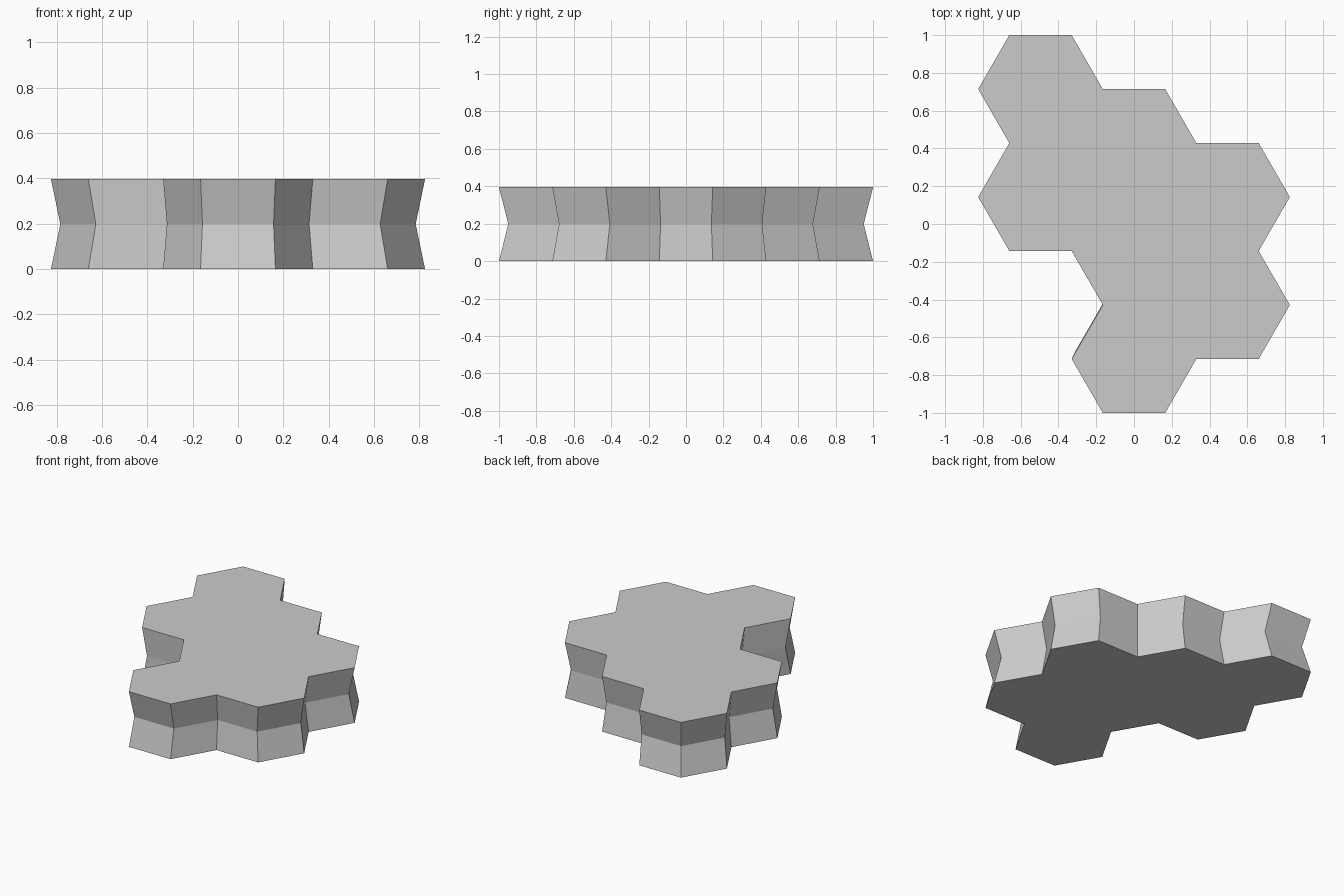
import bpy
import bmesh
from math import cos, sin, radians, sqrt
from mathutils import Vector

cube = bpy.data.objects.get("Cube")
if cube:
    bpy.data.objects.remove(cube, do_unlink=True)

RADIUS = 0.33
HALF = RADIUS * sqrt(3) / 2      # centre to flat side
HEIGHT = 0.396
WAIST = 0.95                     # outline scale at mid height

# Hexagonal cells: column, and height in half-cell steps
CELLS = [(-1, 2.5), (-1, 0.5), (0, 1.5), (0, -0.5), (0, -2.5), (1, 0.5), (1, -1.5)]

stone = bpy.data.materials.new("grey")
stone.use_nodes = True
GREY = (0.6, 0.6, 0.6, 1)
stone.diffuse_color = GREY
stone.node_tree.nodes["Principled BSDF"].inputs["Base Color"].default_value = GREY

# Join the cells into one flat outline
bm = bmesh.new()
for column, row in CELLS:
    centre = Vector((column * RADIUS * 1.5, row * HALF, 0))
    bm.faces.new([bm.verts.new(centre + RADIUS * Vector((cos(radians(a)), sin(radians(a)), 0)))
                  for a in range(0, 360, 60)])
bmesh.ops.remove_doubles(bm, verts=bm.verts, dist=0.001)
outline = bmesh.ops.dissolve_faces(bm, faces=bm.faces, use_verts=False)["region"][0]
base = [v.co.copy() for v in outline.verts]
bm.clear()

# Stack bottom, waist and top rings of that outline
rings = []
for z, scale in ((0, 1), (HEIGHT / 2, WAIST), (HEIGHT, 1)):
    rings.append([bm.verts.new((p.x * scale, p.y * scale, z)) for p in base])
for low, high in zip(rings, rings[1:]):
    for i in range(len(base)):
        j = (i + 1) % len(base)
        bm.faces.new((low[i], low[j], high[j], high[i]))
bm.faces.new(rings[0][::-1])
bm.faces.new(rings[-1])
bmesh.ops.recalc_face_normals(bm, faces=bm.faces)

mesh = bpy.data.meshes.new("hex_tile_slab")
bm.to_mesh(mesh)
bm.free()
mesh.materials.append(stone)
slab = bpy.data.objects.new("hex_tile_slab", mesh)
bpy.context.collection.objects.link(slab)
